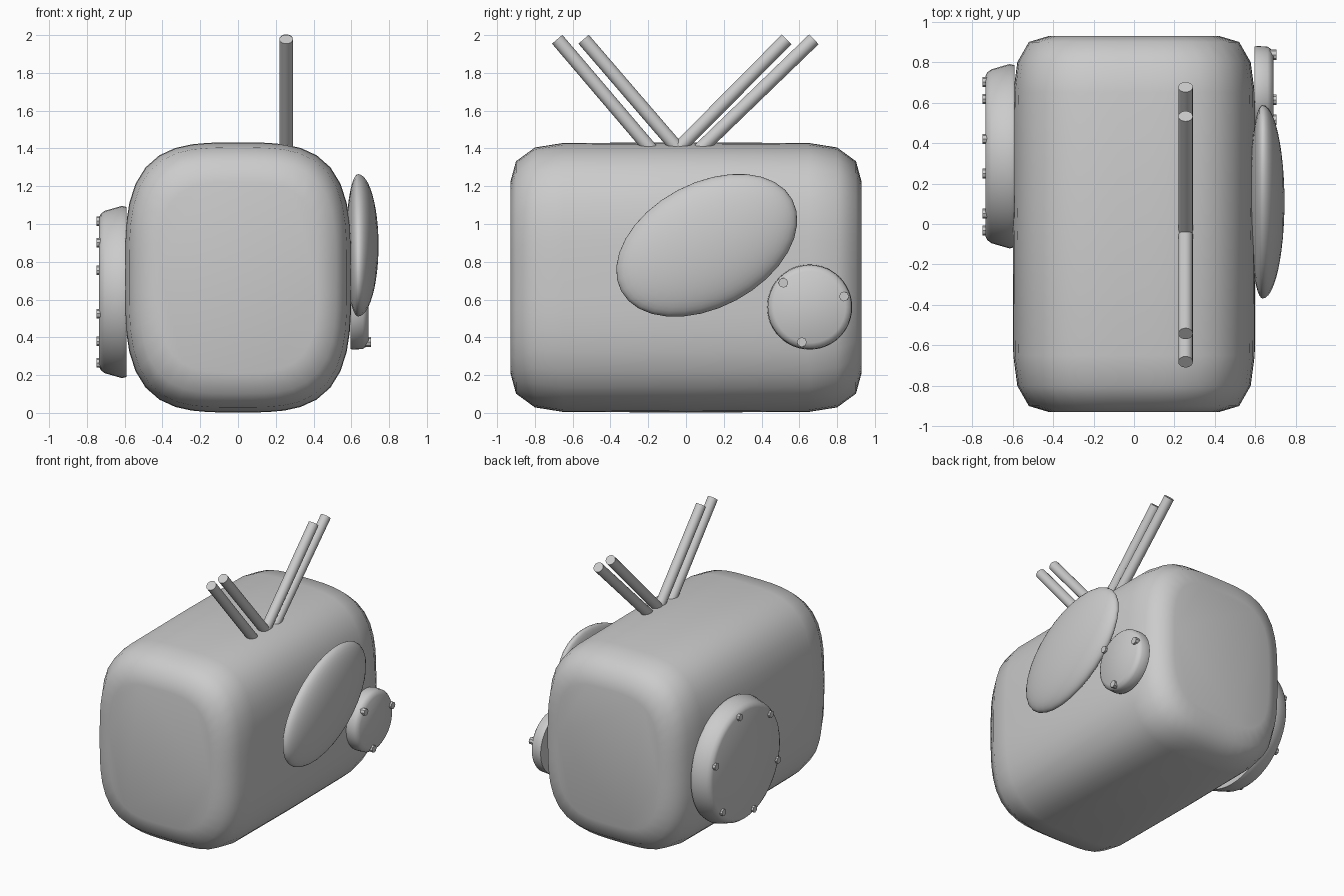
import bpy, bmesh, math
from mathutils import Vector, Matrix

if "Cube" in bpy.data.objects:
    bpy.data.objects.remove(bpy.data.objects["Cube"])


def finish(name, bm, angle):
    bmesh.ops.recalc_face_normals(bm, faces=bm.faces)
    me = bpy.data.meshes.new(name)
    bm.to_mesh(me)
    bm.free()
    ob = bpy.data.objects.new(name, me)
    bpy.context.collection.objects.link(ob)
    bpy.ops.object.select_all(action='DESELECT')
    bpy.context.view_layer.objects.active = ob
    ob.select_set(True)
    bpy.ops.object.shade_smooth_by_angle(angle=math.radians(angle))
    return ob


def loft(name, rings, angle=35):
    """Skin a list of closed point rings and cap both ends."""
    bm = bmesh.new()
    loops = [[bm.verts.new(p) for p in r] for r in rings]
    n = len(loops[0])
    for a, b in zip(loops, loops[1:]):
        for i in range(n):
            j = (i + 1) % n
            bm.faces.new((a[i], a[j], b[j], b[i]))
    bm.faces.new(loops[0])
    bm.faces.new(loops[-1])
    return finish(name, bm, angle)


def squircle(y, w, h, zc, n=48, power=3.4):
    pts = []
    for i in range(n):
        t = 2 * math.pi * i / n
        c, s = math.cos(t), math.sin(t)
        k = (abs(c) ** power + abs(s) ** power) ** (-1 / power)
        pts.append((w * c * k, y, zc + h * s * k))
    return pts


def disc(name, profile, yc, zc, n=48):
    """Turned part with its axis along x; profile holds (x, radius)."""
    rings = [[(x, yc + r * math.cos(2 * math.pi * i / n), zc + r * math.sin(2 * math.pi * i / n))
              for i in range(n)] for x, r in profile]
    return loft(name, rings)


def rod(name, p, q, r, n):
    p, q = Vector(p), Vector(q)
    d = q - p
    bm = bmesh.new()
    m = Matrix.Translation((p + q) / 2) @ d.to_track_quat('Z', 'Y').to_matrix().to_4x4()
    bmesh.ops.create_cone(bm, cap_ends=True, segments=n, radius1=r, radius2=r,
                          depth=d.length, matrix=m)
    return finish(name, bm, 35)


def bolts(name, count, x0, x1, yc, zc, dist, r):
    for i in range(count):
        a = math.radians(17.3) + 2 * math.pi * i / count
        y, z = yc + dist * math.cos(a), zc + dist * math.sin(a)
        rod(f"{name}_{i + 1}", (x0, y, z), (x1, y, z), r, 8)


# Rounded body: half profile of (y, half width, half height), mirrored
half = [(0.93, 0.42, 0.505), (0.90, 0.52, 0.615), (0.80, 0.577, 0.688), (0.65, 0.597, 0.712)]
sections = [(-y, w, h) for y, w, h in half] + [(0, 0.6, 0.715)] + half[::-1]
loft("body", [squircle(y, w, h, 0.717) for y, w, h in sections], 60)

# Large bolted cover on the left side
disc("large_cover", [(-0.59, 0.45), (-0.615, 0.456), (-0.705, 0.43), (-0.725, 0.415), (-0.735, 0.395)],
     0.335, 0.64)
bolts("large_cover_bolt", 6, -0.71, -0.75, 0.335, 0.64, 0.385, 0.025)

# Small bolted cover on the right side
disc("small_cover", [(0.595, 0.222), (0.61, 0.225), (0.66, 0.222), (0.675, 0.212), (0.69, 0.19)],
     0.655, 0.56)
bolts("small_cover_bolt", 3, 0.66, 0.705, 0.655, 0.56, 0.19, 0.026)

# Tilted oval dome on the right side, flatter on its inner half
bm = bmesh.new()
bmesh.ops.create_uvsphere(bm, u_segments=32, v_segments=24, radius=1)
tilt = Matrix.Rotation(math.radians(28), 3, 'X')
for v in bm.verts:
    depth = 0.108 if v.co.z > 0 else 0.065
    v.co = tilt @ Vector((v.co.z * depth, v.co.x * 0.514, v.co.y * 0.33)) + Vector((0.636, 0.11, 0.887))
finish("oval_dome", bm, 60)

# Four splayed rods on top: base y, tip y
for i, (yb, yt) in enumerate([(-0.215, -0.682), (-0.07, -0.542), (-0.01, 0.533), (0.11, 0.677)]):
    base, tip = Vector((0.255, yb, 1.43)), Vector((0.255, yt, 1.978))
    rod(f"top_rod_{i + 1}", base + (base - tip) * 0.08, tip, 0.036, 20)
